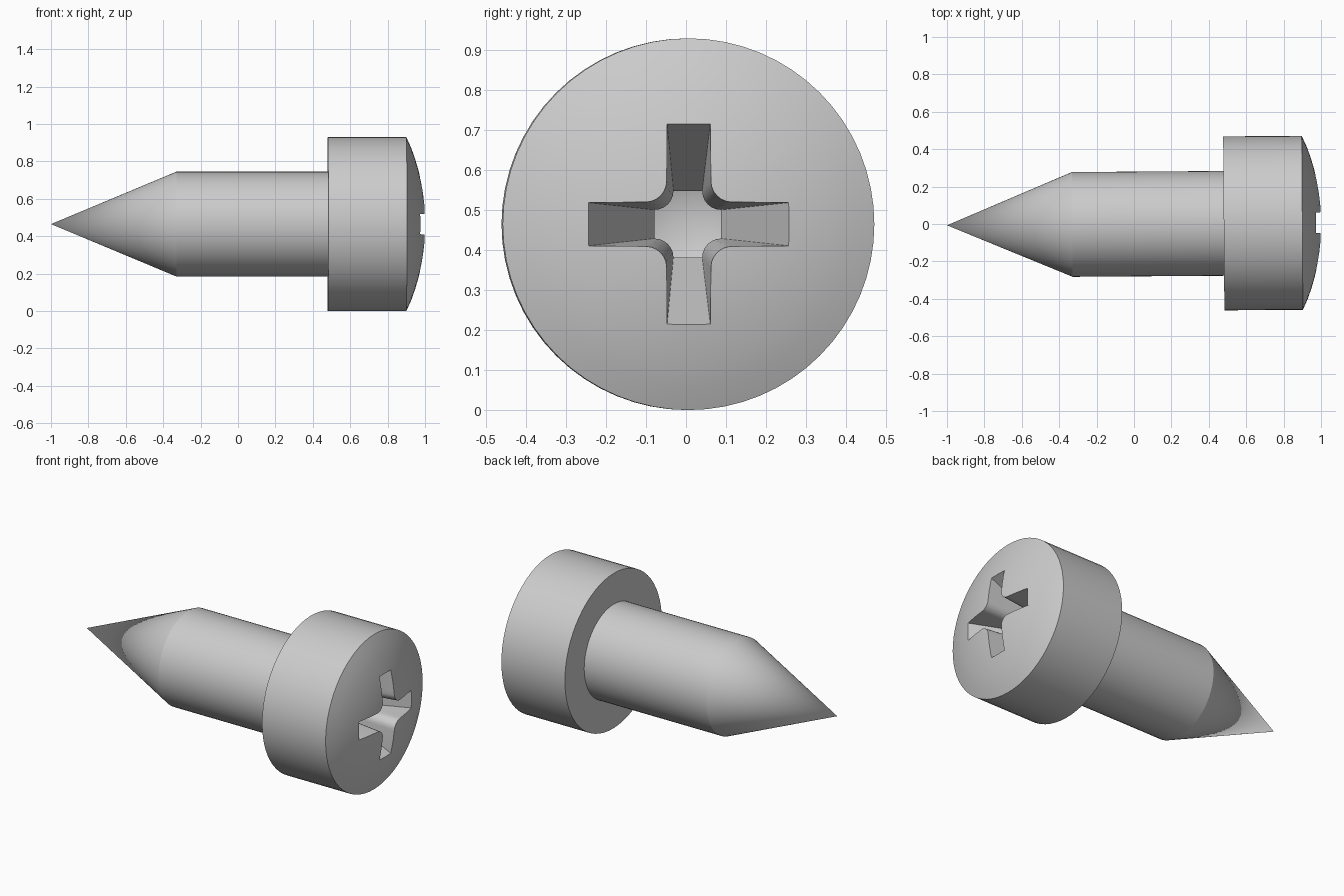
import bpy, bmesh, math
from mathutils import Matrix, Vector

SIDES = 64
AXIS_Z = 0.465            # height of the screw axis
HEAD_R, SHANK_R = 0.465, 0.28

default = bpy.data.objects.get("Cube")
if default:
    bpy.data.objects.remove(default)

steel = bpy.data.materials.new("steel grey")
steel.use_nodes = True
grey = (0.6, 0.6, 0.6, 1)
steel.diffuse_color = grey
steel.node_tree.nodes["Principled BSDF"].inputs["Base Color"].default_value = grey


def add_object(name, bm):
    bmesh.ops.recalc_face_normals(bm, faces=bm.faces)
    mesh = bpy.data.meshes.new(name)
    bm.to_mesh(mesh)
    bm.free()
    mesh.materials.append(steel)
    obj = bpy.data.objects.new(name, mesh)
    bpy.context.collection.objects.link(obj)
    return obj


def lathe(name, profile):
    """Spin (x, radius) points around the x axis."""
    bm = bmesh.new()
    verts = [bm.verts.new((x, 0, r)) for x, r in profile]
    edges = [bm.edges.new(pair) for pair in zip(verts, verts[1:])]
    bmesh.ops.spin(bm, geom=verts + edges, cent=(0, 0, 0), axis=(1, 0, 0),
                   angle=math.tau, steps=SIDES, use_duplicate=False)
    bmesh.ops.remove_doubles(bm, verts=bm.verts, dist=1e-5)
    return add_object(name, bm)


def cross_ring(bm, x, tip, half, centre, radius):
    """Cross outline with rounded inner corners, at depth x."""
    ring = []
    for quarter in range(4):
        turn = Matrix.Rotation(quarter * math.pi / 2, 3, 'X')
        points = [(tip, -half), (tip, half)]
        for i in range(7):
            a = math.radians(270 - 15 * i)
            points.append((centre + radius * math.cos(a), centre + radius * math.sin(a)))
        ring += [bm.verts.new(turn @ Vector((x, y, z))) for y, z in points]
    return ring


# Screw body: point, shank, head and shallow domed top
dome_rise = 0.1
dome_r = (HEAD_R ** 2 + dome_rise ** 2) / (2 * dome_rise)
profile = [(-1, 0), (-0.33, SHANK_R), (0.48, SHANK_R), (0.48, HEAD_R), (0.9, HEAD_R)]
for i in range(1, 9):
    r = HEAD_R * (1 - i / 8)
    profile.append((1.002 - dome_r + math.sqrt(dome_r ** 2 - r * r), r))
screw = lathe("screw_body", profile)

# Tapered cross recess cutter
FLOOR, RIM, OVER = 0.65, 0.972, 1.05
bm = bmesh.new()
low = (0.083, 0.036, 0.083, 0.047)
high = (0.25, 0.054, 0.106, 0.052)
k = (OVER - FLOOR) / (RIM - FLOOR)
bottom = cross_ring(bm, FLOOR, *low)
top = cross_ring(bm, OVER, *[a + (b - a) * k for a, b in zip(low, high)])
n = len(bottom)
for i in range(n):
    j = (i + 1) % n
    bm.faces.new((bottom[i], bottom[j], top[j], top[i]))
bm.faces.new(bottom)
bm.faces.new(top)
bmesh.ops.remove_doubles(bm, verts=bm.verts, dist=1e-4)
cutter = add_object("recess_cutter", bm)
cutter.hide_render = True

cut = screw.modifiers.new("cross_recess", 'BOOLEAN')
cut.operation = 'DIFFERENCE'
cut.solver = 'EXACT'
cut.object = cutter
bpy.context.view_layer.objects.active = screw
screw.select_set(True)
bpy.ops.object.modifier_apply(modifier=cut.name)
bpy.data.objects.remove(cutter)

# The recess is open at its bottom
bm = bmesh.new()
bm.from_mesh(screw.data)
floor = [f for f in bm.faces if all(abs(v.co.x - FLOOR) < 1e-3 for v in f.verts)]
bmesh.ops.delete(bm, geom=floor, context='FACES')
bm.to_mesh(screw.data)
bm.free()

bpy.ops.object.shade_smooth_by_angle(angle=math.radians(22))
screw.location.z = AXIS_Z
screw.rotation_euler.z = math.radians(0.4)
